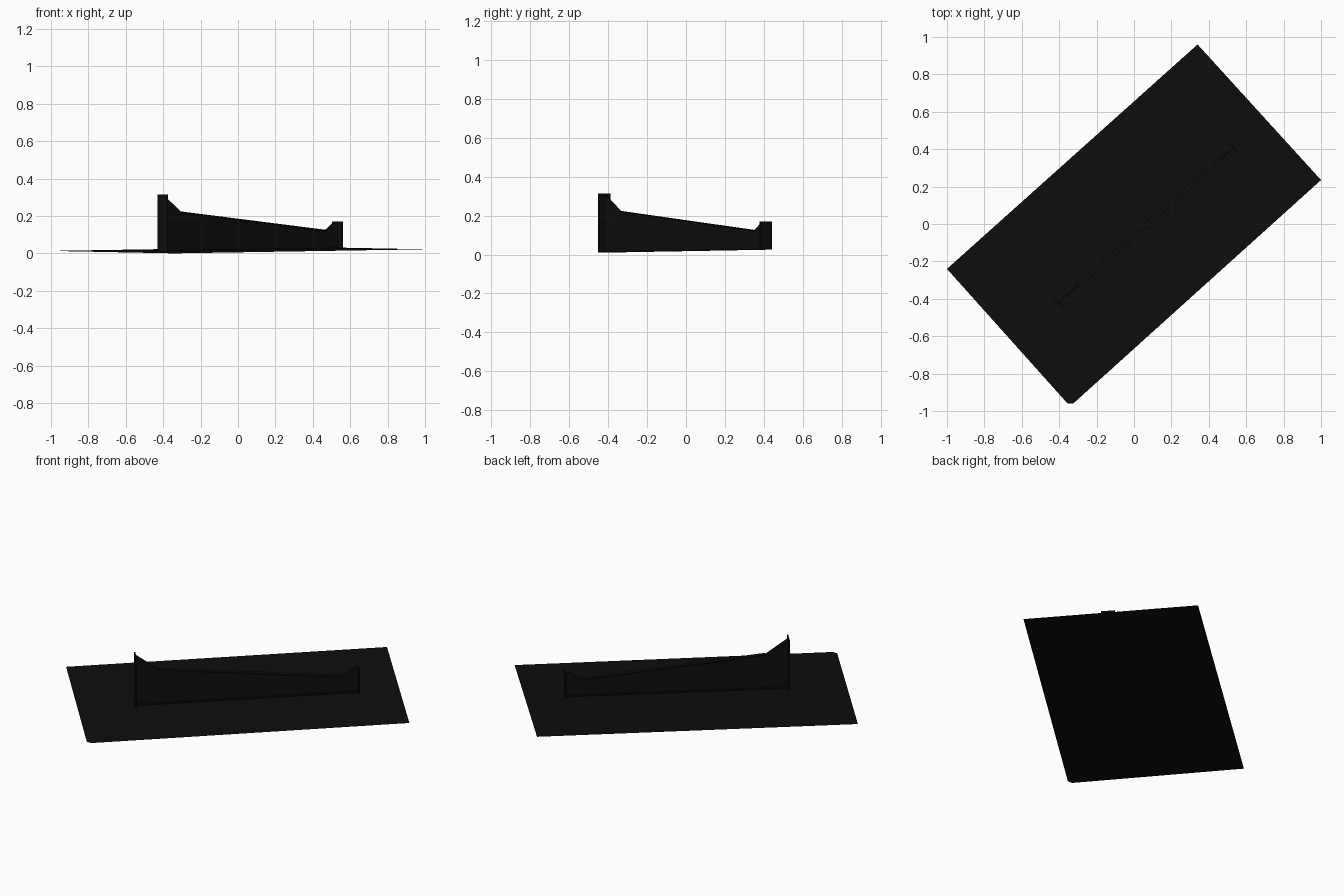
import bpy, bmesh
from mathutils import Vector, Matrix

cube = bpy.data.objects.get("Cube")
if cube:
    bpy.data.objects.remove(cube)

black = bpy.data.materials.new("near_black")
black.use_nodes = True
COLOUR = (0.004, 0.004, 0.004, 1)
black.diffuse_color = COLOUR
black.node_tree.nodes["Principled BSDF"].inputs["Base Color"].default_value = COLOUR

# Beam frame: local x runs along the beam, y across it, z up
start, end = Vector((-0.4025, -0.42, 0)), Vector((0.5325, 0.41, 0))
along = (end - start).normalized()
across = Vector((-along.y, along.x, 0))
length = (end - start).length
frame = Matrix.Translation(start) @ Matrix((along, across, (0, 0, 1))).transposed().to_4x4()


def ground(y):
    return 0.0175 + 0.018 * y


def plate(name, outline, push=None, matrix=Matrix()):
    """Flat outline, optionally extruded into a thin solid."""
    bm = bmesh.new()
    face = bm.faces.new([bm.verts.new(p) for p in outline])
    if push:
        ext = bmesh.ops.extrude_face_region(bm, geom=[face], use_keep_orig=True)
        moved = [g for g in ext["geom"] if isinstance(g, bmesh.types.BMVert)]
        bmesh.ops.translate(bm, verts=moved, vec=push)
    bmesh.ops.recalc_face_normals(bm, faces=bm.faces)
    mesh = bpy.data.meshes.new(name)
    bm.to_mesh(mesh)
    bm.free()
    mesh.materials.append(black)
    obj = bpy.data.objects.new(name, mesh)
    obj.matrix_world = matrix
    bpy.context.collection.objects.link(obj)
    return obj


# Gently sloping ground sheet with one clipped corner
corners = [(-1, -0.24), (-0.355, -0.96), (-0.325, -0.96), (1, 0.235), (0.34, 0.96)]
plate("ground_sheet", [(x, y, ground(y)) for x, y in corners])

# Tapered web with raised gussets at both ends
low, high = ground(start.y), ground(end.y)
top = [(0, 0.315), (0.13, 0.222), (1.165, 0.125), (1.225, 0.17), (length, 0.17)]
T = 0.006
web = [(0, low), (length, high)] + top[::-1]
plate("web", [(s, -T / 2, z) for s, z in web], (0, T, 0), frame)


# Narrow flanges along the bottom and the sloping top
def flange(name, a, b, half):
    (s1, z1), (s2, z2) = a, b
    plate(name, [(s1, -half, z1), (s2, -half, z2), (s2, half, z2), (s1, half, z1)],
          (0, 0, T), frame)


flange("bottom_flange", (0, low), (length, high), 0.016)
flange("top_flange", (0.13, 0.217), (1.165, 0.119), 0.013)

# Upright plates closing the ends
for name, s, z1, z2 in (("tall_end_plate", 0, low, 0.315),
                        ("short_end_plate", length, high, 0.17)):
    h = 0.04
    plate(name, [(s - T / 2, -h, z1), (s - T / 2, h, z1), (s - T / 2, h, z2), (s - T / 2, -h, z2)],
          (T, 0, 0), frame)
